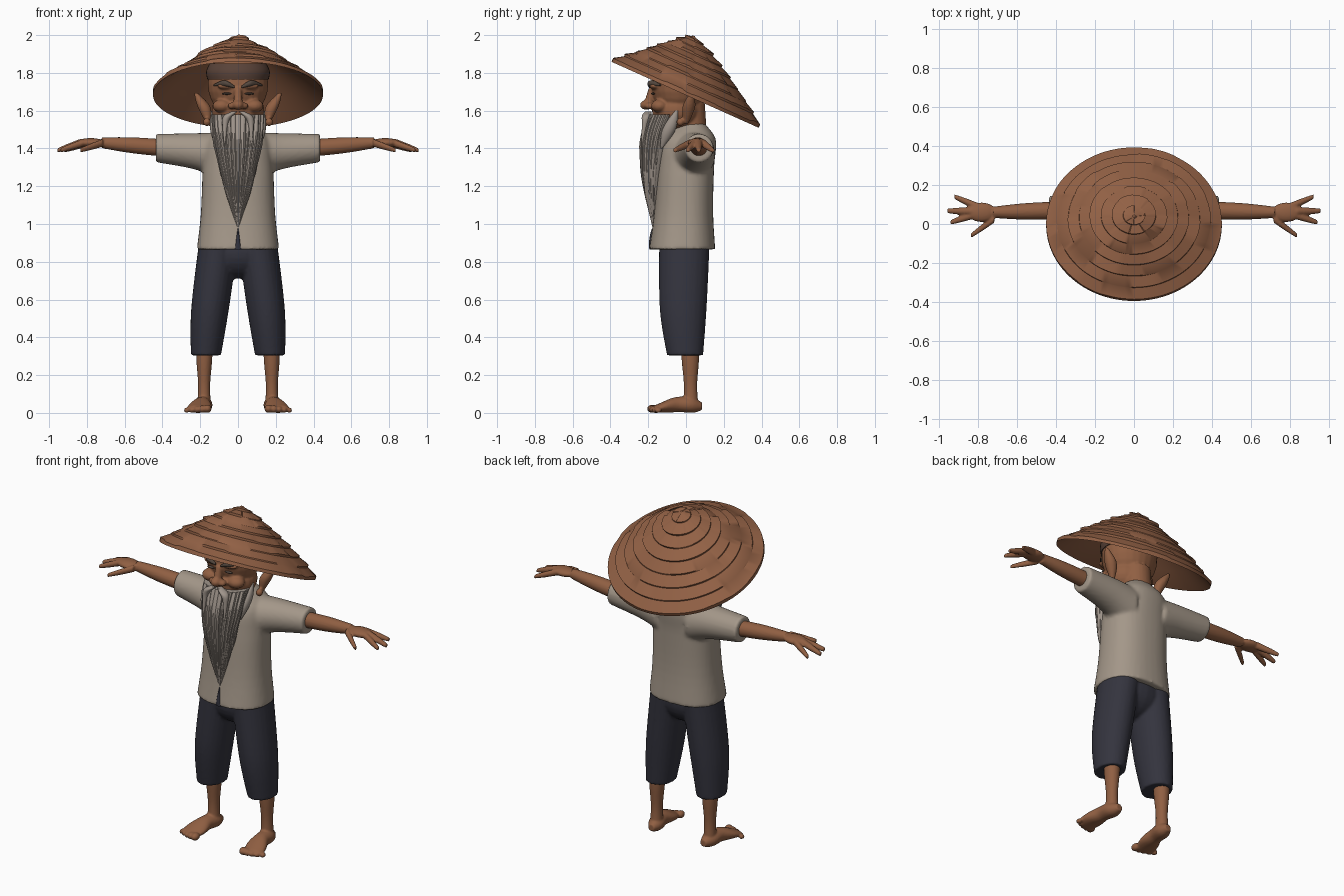
import bpy, bmesh, math, random
from mathutils import Vector

random.seed(4)
cube = bpy.data.objects.get("Cube")
if cube:
    bpy.data.objects.remove(cube, do_unlink=True)


def material(name, *rgb):
    mat = bpy.data.materials.new(name)
    mat.use_nodes = True
    mat.diffuse_color = (*rgb, 1)
    mat.node_tree.nodes["Principled BSDF"].inputs["Base Color"].default_value = (*rgb, 1)
    return mat


SKIN = material("tan skin", 0.28, 0.115, 0.055)
STRAW = material("brown straw", 0.29, 0.12, 0.06)
LINEN = material("pale linen", 0.37, 0.31, 0.25)
HAIR = material("grey hair", 0.35, 0.3, 0.26)
NAVY = material("dark navy cloth", 0.034, 0.034, 0.048)
BAND = material("dark brown band", 0.1, 0.055, 0.04)
BROW = material("dark grey brown", 0.09, 0.065, 0.05)

# Directions of the two radii of a cross-section for each loft axis
X, Y, Z = Vector((1, 0, 0)), Vector((0, 1, 0)), Vector((0, 0, 1))
FRAMES = {"x": (Y, Z), "y": (X, Z), "z": (X, Y)}


def sample(points, t):
    """Smooth curve through evenly spaced numbers or vectors."""
    last = len(points) - 1
    i = min(int(t * last), last - 1)
    f = t * last - i
    a, b, c, d = (points[min(max(i + k, 0), last)] for k in (-1, 0, 1, 2))
    return (2 * b + (c - a) * f + (2 * a - 5 * b + 4 * c - d) * f ** 2 + (3 * b - a - 3 * c + d) * f ** 3) / 2


def bridge(bm, rings):
    for ring, following in zip(rings, rings[1:]):
        count = len(ring)
        for i in range(count):
            j = (i + 1) % count
            bm.faces.new((ring[i], ring[j], following[j], following[i]))
    bm.faces.new(rings[0][::-1])
    bm.faces.new(rings[-1])


def signed_power(value, exponent):
    return math.copysign(abs(value) ** exponent, value)


def loft(bm, axis, path, radii, flats=(1, 1), sides=24, exponent=1.0, steps=18):
    """Closed loft along a path; flats scales the second radius."""
    u, v = FRAMES[axis]
    path = [Vector(p) for p in path]
    rings = []
    for step in range(steps + 1):
        t = step / steps
        centre, radius, flat = sample(path, t), max(sample(radii, t), 0.001), sample(flats, t)
        ring = []
        for i in range(sides):
            angle = math.tau * i / sides
            across = u * signed_power(math.cos(angle), exponent)
            along = v * signed_power(math.sin(angle), exponent) * flat
            ring.append(bm.verts.new(centre + radius * (across + along)))
        rings.append(ring)
    bridge(bm, rings)


def blob(bm, centre, radii):
    ball = bmesh.ops.create_uvsphere(bm, u_segments=24, v_segments=14, radius=1)
    for vert in ball["verts"]:
        vert.co = Vector(c + r * p for c, r, p in zip(centre, radii, vert.co))


def finish(bm, name, mat, mirror=False, voxel=0.0, relax=3):
    bmesh.ops.recalc_face_normals(bm, faces=bm.faces)
    mesh = bpy.data.meshes.new(name)
    bm.to_mesh(mesh)
    bm.free()
    mesh.materials.append(mat)
    part = bpy.data.objects.new(name, mesh)
    bpy.context.scene.collection.objects.link(part)
    bpy.ops.object.select_all(action="DESELECT")
    part.select_set(True)
    bpy.context.view_layer.objects.active = part
    bpy.ops.object.shade_smooth_by_angle(angle=math.radians(35))
    if mirror:
        part.modifiers.new("mirror", "MIRROR").use_mirror_merge = False
    if voxel:
        blend = part.modifiers.new("blend", "REMESH")
        blend.mode, blend.voxel_size, blend.use_smooth_shade = "VOXEL", voxel, True
        part.modifiers.new("relax", "SMOOTH").iterations = relax


# Straw hat: tilted, skewed cone with overlapping rows of uneven tiles
SEGMENTS, ROWS = 96, 8
SLOPE, NORMAL = Vector((0, 0.912, -0.409)), Vector((0, 0.409, 0.912))


def hat_ring(bm, t, lifts, ragged=0.0):
    ring = []
    for i, lift in enumerate(lifts):
        angle = math.tau * i / SEGMENTS
        reach = t + ragged * (lift - 0.008)
        point = 1.695 * Z + X * 0.45 * reach * math.cos(angle)
        point += SLOPE * (0.427 * reach * math.sin(angle) - 0.088 * (1 - t) ** 1.5)
        point += NORMAL * (0.29 * (1 - t ** 1.2) + lift)
        ring.append(bm.verts.new(point))
    return ring


def level(height):
    return [height] * SEGMENTS


bm = bmesh.new()
rings = [hat_ring(bm, 0.015, level(0.004))]
for row in range(ROWS):
    width = max(3, 12 - row)
    heights = [random.uniform(0.004, 0.014) for _ in range(SEGMENTS)]
    shift = random.randrange(width)
    lifts = [heights[(i + shift) // width % SEGMENTS] for i in range(SEGMENTS)]
    rings.append(hat_ring(bm, max(row / ROWS, 0.03), level(0)))
    rings.append(hat_ring(bm, (row + 1) / ROWS, lifts, 1.5 if row < ROWS - 1 else 0))
rings.append(hat_ring(bm, 1, level(-0.012)))
for row in range(ROWS - 1, 0, -1):
    rings.append(hat_ring(bm, row / ROWS, level(-0.02)))
bridge(bm, rings)
finish(bm, "straw_hat", STRAW)

# Head: skull, jaw, neck, nose, cheeks, brow ridge, pointed ears and heavy lobes
bm = bmesh.new()
blob(bm, (0, -0.04, 1.74), (0.16, 0.145, 0.18))
blob(bm, (0, -0.05, 1.6), (0.14, 0.13, 0.11))
loft(bm, "z", [(0, 0.03, 1.4), (0, 0.02, 1.64)], [0.085, 0.08])
loft(bm, "z", [(0, -0.18, 1.72), (0, -0.2, 1.63)], [0.018, 0.025])
blob(bm, (0, -0.21, 1.63), (0.03, 0.034, 0.026))
blob(bm, (0.032, -0.195, 1.625), (0.022, 0.025, 0.018))
blob(bm, (0.085, -0.14, 1.625), (0.05, 0.045, 0.035))
blob(bm, (0.06, -0.165, 1.73), (0.05, 0.028, 0.018))
loft(bm, "z", [(0.155, 0, 1.53), (0.18, 0.015, 1.62), (0.224, 0.03, 1.695)], [0.012, 0.034, 0.01])
blob(bm, (0.165, -0.03, 1.54), (0.02, 0.02, 0.022))
finish(bm, "head", SKIN, mirror=True, voxel=0.007)

# Headband beneath the hat
bm = bmesh.new()
loft(bm, "z", [(0, -0.04, 1.765), (0, -0.035, 1.85)], [0.162, 0.168, 0.15], (0.93, 0.93), sides=40)
finish(bm, "headband", BAND)

# Eyebrows and narrow eyes
bm = bmesh.new()
loft(bm, "x", [(0.018, -0.19, 1.725), (0.07, -0.185, 1.745), (0.13, -0.135, 1.735)], [0.006, 0.016, 0.004])
blob(bm, (0.06, -0.175, 1.69), (0.025, 0.01, 0.006))
finish(bm, "eyebrow_and_eye", BROW, mirror=True)


# Beard: tapering core covered with long strands
def beard_axis(t):
    return Vector((0, -0.105 - 0.07 * (1 - (1 - t) ** 4), 1.58 - 0.6 * t))


def beard_width(t):
    return 0.13 * (1 - t ** 1.6)


bm = bmesh.new()
spans = [i / 8 for i in range(9)]
loft(bm, "z", [beard_axis(t) for t in spans], [beard_width(t) for t in spans], (0.68, 0.68))
STRANDS = 17
for strand in range(STRANDS):
    angle = math.radians(95) * (2 * strand / (STRANDS - 1) - 1)
    outward = X * math.sin(angle) - Y * 0.68 * math.cos(angle)
    path = [beard_axis(t) + outward * beard_width(t) * random.uniform(0.94, 1.03) for t in spans]
    thickness = random.uniform(0.011, 0.017)
    loft(bm, "z", path, [thickness, thickness * 0.8, 0.002], sides=10)
finish(bm, "beard", HAIR)

# Drooping moustache and sideburns
bm = bmesh.new()
loft(bm, "z", [(0.02, -0.2, 1.595), (0.065, -0.215, 1.55), (0.07, -0.235, 1.41)], [0.016, 0.024, 0.012, 0.003])
loft(bm, "z", [(0.135, -0.05, 1.6), (0.11, -0.13, 1.4)], [0.006, 0.025, 0.003], (1.4, 1.4))
finish(bm, "moustache_and_sideburn", HAIR, mirror=True)

# Shirt: torso and short wide sleeves
bm = bmesh.new()
loft(bm, "z", [(0, -0.02, 0.865), (0, 0, 1.3), (0, 0.03, 1.53)], [0.218, 0.196, 0.186, 0.168, 0.08],
     (0.8, 0.8, 0.9), sides=40, exponent=0.85)
loft(bm, "x", [(0.1, 0.03, 1.36), (0.23, 0.055, 1.385), (0.435, 0.07, 1.402)], [0.125, 0.096, 0.075])
finish(bm, "shirt", LINEN, mirror=True, voxel=0.011)

# Dark opening at the front hem
bm = bmesh.new()
loft(bm, "z", [(0, -0.187, 0.866), (0, -0.177, 0.975)], [0.018, 0.002], (0.4, 2))
finish(bm, "shirt_opening", NAVY)

# Trousers: hips and two loose cropped legs
bm = bmesh.new()
blob(bm, (0, -0.01, 0.85), (0.19, 0.13, 0.14))
loft(bm, "z", [(0.17, -0.005, 0.305), (0.148, -0.015, 0.55), (0.1, -0.008, 0.92)], [0.08, 0.1, 0.105], (1.2, 1.28))
finish(bm, "trousers", NAVY, mirror=True, voxel=0.009)

# Forearm and palm, then three fingers and a thumb fanning out to their tips
bm = bmesh.new()
loft(bm, "x", [(0.36, 0.07, 1.4), (0.72, 0.06, 1.43)], [0.046, 0.043, 0.029])
blob(bm, (0.78, 0.06, 1.43), (0.075, 0.05, 0.025))
for x, y in ((0.92, 0.14), (0.955, 0.067), (0.94, 0.008), (0.835, -0.06)):
    root = (x - 0.12, 0.065 + 0.3 * (y - 0.065), 1.43)
    loft(bm, "x", [root, (x, y, 1.39)], [0.021, 0.018, 0.012], sides=14)
finish(bm, "arms", SKIN, mirror=True, voxel=0.006, relax=2)

# Bare shin and splayed foot with shrinking toes
bm = bmesh.new()
loft(bm, "z", [(0.178, 0.022, 0.38), (0.18, 0.025, 0.05)], [0.045, 0.042, 0.032, 0.036], (1.1, 1.1))
loft(bm, "y", [(0.175, 0.085, 0.035), (0.19, -0.04, 0.045), (0.212, -0.165, 0.02)],
     [0.02, 0.046, 0.045, 0.062, 0.058], (1, 0.9, 0.9, 0.5, 0.35))
for toe in range(5):
    f = toe / 4
    size = 0.022 - 0.008 * f
    blob(bm, (0.162 + 0.11 * f, -0.178 + 0.03 * f * f, size), (size, size * 1.3, size))
finish(bm, "legs_and_feet", SKIN, mirror=True, voxel=0.006, relax=2)
